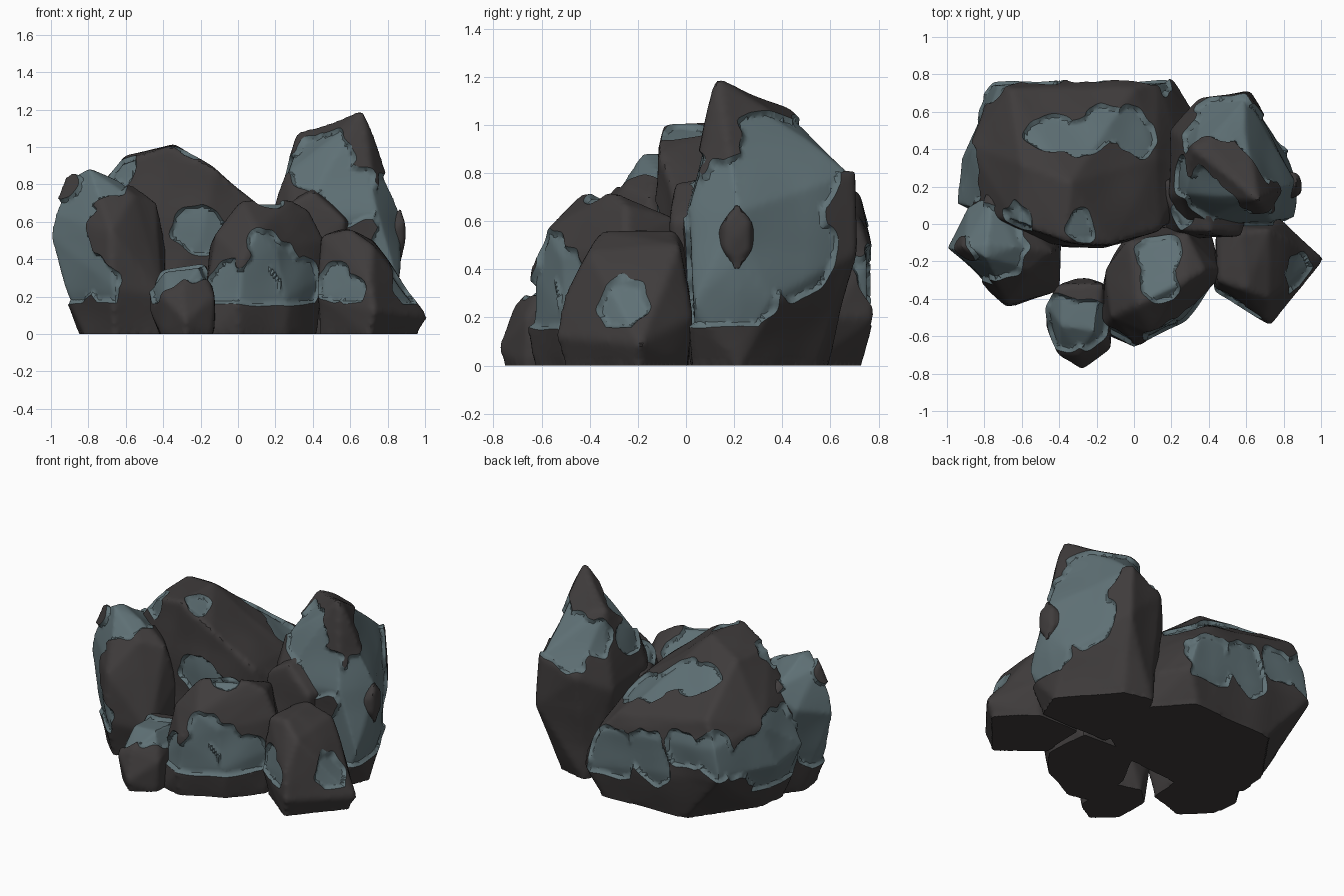
import bpy, bmesh
from mathutils import Vector, noise


def material(name, rgb):
    m = bpy.data.materials.new(name)
    m.diffuse_color = (*rgb, 1)
    return m


CRUST = material("dark_crust", (0.05, 0.045, 0.045))
SLATE = material("blue_slate", (0.115, 0.165, 0.18))


def field(p, patches):
    """Positive inside slate patches, negative in crust, ragged edge."""
    n = 0.06 * noise.noise(p * 4) + 0.035 * noise.noise(p * 11)
    dist = [((p - Vector(q[:3])).length, q[3]) for q in patches]
    f = max([r - d for d, r in dist if r > 0], default=-1) + n
    f = min([f] + [d + r + n for d, r in dist if r < 0])
    return min(f, p.z - 0.16 + 0.02 * noise.noise(p * 5))


def rock(name, points, patches, voxel=0.017, depth=0.023):
    """Convex chipped rock; patches are (x, y, z, r), slate if r > 0, crust if r < 0."""
    bm = bmesh.new()
    for p in points:
        bm.verts.new(p)
    bmesh.ops.convex_hull(bm, input=bm.verts[:])
    bmesh.ops.delete(bm, geom=[v for v in bm.verts if not v.link_faces], context='VERTS')
    bmesh.ops.recalc_face_normals(bm, faces=bm.faces[:])
    src = bpy.data.meshes.new(name + "_hull")
    bm.to_mesh(src)
    bm.free()
    tmp = bpy.data.objects.new(name + "_hull", src)
    bpy.context.collection.objects.link(tmp)
    rm = tmp.modifiers.new("voxels", 'REMESH')
    rm.mode, rm.voxel_size = 'VOXEL', voxel
    sm = tmp.modifiers.new("soften", 'SMOOTH')
    sm.factor, sm.iterations = 0.5, 5
    dg = bpy.context.evaluated_depsgraph_get()
    mesh = bpy.data.meshes.new_from_object(tmp.evaluated_get(dg))
    bpy.data.objects.remove(tmp)
    mesh.materials.clear()
    mesh.materials.append(CRUST)
    mesh.materials.append(SLATE)

    # cut the surface cleanly along the patch outlines
    bm = bmesh.new()
    bm.from_mesh(mesh)
    bmesh.ops.triangulate(bm, faces=bm.faces[:])
    f = {v: field(v.co, patches) for v in bm.verts}
    crossing = [e for e in bm.edges if f[e.verts[0]] * f[e.verts[1]] < 0]
    cuts = []
    for e in crossing:
        a, b = e.verts
        t = f[a] / (f[a] - f[b])
        v = bmesh.utils.edge_split(e, a, min(max(t, 0.08), 0.92))[1]
        f[v] = 0.0
        cuts.append(v)
    bmesh.ops.connect_verts(bm, verts=cuts)
    bm.normal_update()

    # colour the patches and sink the slate below the crust
    for face in bm.faces:
        face.material_index = int(sum(f[v] for v in face.verts) > 0)
        face.smooth = True
    moves = []
    for v in bm.verts:
        sink = depth * min(max(f[v] / 0.014, 0), 1)
        moves.append((v, v.normal * (0.007 - sink + 0.012 * noise.noise(v.co * 4))))
    for v, d in moves:
        v.co += d
        if v.co.z < 0.015:
            v.co.z = 0
    bm.to_mesh(mesh)
    bm.free()
    ob = bpy.data.objects.new(name, mesh)
    bpy.context.collection.objects.link(ob)
    bpy.context.view_layer.objects.active = ob
    ob.select_set(True)
    bpy.ops.object.shade_smooth_by_angle(angle=0.6)
    ob.select_set(False)


# broad boulder at the back left, undercut at the rear corner
rock("back_boulder",
     [(-.78, .1, 0), (-.75, .3, 0), (-.48, .69, 0), (.1, .72, 0), (.3, .5, 0), (.3, .1, 0),
      (0, -.06, 0), (-.6, -.1, 0), (-.94, .35, .33), (-.96, .1, .4), (-.77, .75, .35),
      (.2, .77, .2), (.32, .6, .2), (-.74, .76, .55), (.12, .77, .45), (-.87, .42, .62),
      (-.63, 0, .92), (-.36, -.09, 1.0), (-.34, .22, 1.01), (-.12, -.11, .88),
      (.13, -.03, .66), (.12, .35, .64), (.28, .3, .45), (0, .72, .58), (-.66, .72, .71),
      (-.6, .32, .95), (-.2, -.13, .5)],
     [(.02, .77, .33, .19), (-.25, .77, .38, .17), (-.5, .77, .48, .14), (-.74, .74, .52, .15),
      (-.93, .3, .38, .29), (-.86, .55, .45, .15), (0, .5, .68, .14), (-.13, .55, .76, .13),
      (-.25, .47, .85, .15), (-.42, .52, .86, .14), (-.22, -.12, .54, .13),
      (-.62, .02, .88, .12), (-.28, 0, .99, .09)])

# tall spire on the right with a diagonal crest
rock("right_spire",
     [(.25, .02, 0), (.74, .03, 0), (.82, .22, 0), (.54, .54, 0), (.35, .58, 0), (.2, .3, 0),
      (.87, .02, .25), (.83, .36, .27), (.89, .22, .45), (.89, .22, .64), (.6, .67, .35),
      (.62, .71, .47), (.6, .7, .8), (.35, .66, .7), (.2, .5, .6), (.19, .15, .65), (.3, -.02, .6),
      (.75, 0, .65), (.32, .4, 1.07), (.66, .13, 1.19), (.4, .43, 1.06), (.6, .52, .95),
      (.45, .03, .8), (.26, .15, .87)],
     [(.45, .15, .92, .21), (.6, .08, .75, .18), (.4, .25, .98, .12), (.85, .12, .35, .25),
      (.82, .3, .65, .3), (.72, .42, .85, .25), (.78, .5, .45, .17), (.48, .58, .9, .19),
      (.3, .5, .9, .12), (.27, .25, .85, .13), (.68, .12, 1.15, -.09),
      (.69, .08, .98, -.07), (.56, .25, 1.12, -.09), (.64, .71, .65, -.13), (.35, 0, .65, -.12)])

# knob pressed into the spire's outer face
rock("spire_knob",
     [(.78, .12, .53), (.89, .16, .6), (.88, .27, .61), (.89, .16, .48), (.88, .27, .47),
      (.75, .3, .53), (.87, .21, .68), (.87, .21, .39), (.9, .22, .54)], [])

# chipped ledge wedged between boulder and spire
rock("middle_ledge",
     [(.2, -.08, .3), (.55, -.06, .3), (.57, -.06, .6), (.4, -.04, .76), (.26, -.03, .68),
      (.12, .25, .55), (.4, .2, .8), (.3, .2, .2), (.6, .1, .6)], [(.25, .07, .7, .09)])

# standing stone at the left
rock("left_stone",
     [(-.84, -.05, 0), (-.82, -.22, 0), (-.66, -.38, 0), (-.42, -.3, 0), (-.4, 0, 0), (-.7, .15, 0),
      (-.92, -.18, .2), (-1.02, -.13, .52), (-.99, -.14, .64), (-.67, -.44, .25),
      (-.68, -.42, .55), (-.41, -.35, .2), (-.39, -.1, .45), (-.44, -.15, .7),
      (-.92, -.12, .84), (-.8, -.19, .9), (-.79, -.1, .9), (-.62, -.12, .83), (-.56, -.25, .74),
      (-.75, .18, .72), (-.9, .1, .6)],
     [(-.95, -.2, .45, .33), (-.78, -.12, .8, .22), (-.9, .05, .5, .25), (-.75, -.42, .25, .12),
      (-.6, -.36, .52, -.2), (-.52, -.32, .3, -.17), (-.92, -.15, .78, -.07)])

# rounded rock at the front centre
rock("front_rock",
     [(-.15, -.3, 0), (-.14, -.58, 0), (0, -.62, 0), (.25, -.5, 0), (.42, -.3, 0), (.4, 0, 0),
      (0, 0, 0), (-.17, -.55, .2), (0, -.65, .15), (.27, -.52, .2), (.02, -.64, .38),
      (.22, -.53, .45), (.46, -.28, .3), (.46, -.25, .5), (.38, -.25, .66), (.28, -.3, .71),
      (.02, -.43, .7), (-.12, -.5, .53), (-.15, -.25, .45), (-.02, -.1, .58), (.28, -.05, .61),
      (.1, -.58, .55)],
     [(-.08, -.62, .25, .15), (.1, -.6, .25, .16), (.15, -.55, .43, .11), (.25, -.5, .38, .12),
      (.34, -.43, .25, .17), (.15, -.15, .64, .12), (.13, -.28, .68, .09), (.02, -.66, .4, -.08)])

# small stone at the very front
rock("small_stone",
     [(-.42, -.4, 0), (-.4, -.65, 0), (-.28, -.75, 0), (-.14, -.66, 0), (-.14, -.35, 0),
      (-.46, -.55, .12), (-.28, -.78, .07), (-.4, -.7, .2), (-.13, -.66, .2), (-.3, -.71, .25),
      (-.47, -.45, .25), (-.4, -.55, .35), (-.2, -.58, .38), (-.4, -.33, .33), (-.17, -.31, .37),
      (-.3, -.3, 0)],
     [(-.38, -.55, .33, .17), (-.24, -.55, .36, .16), (-.17, -.7, .24, -.09)])

# flared rock at the front right
rock("right_rock",
     [(.44, -.3, 0), (.7, -.5, 0), (.95, -.2, 0), (.75, 0, 0), (.45, 0, 0), (1.01, -.19, .09),
      (.73, -.54, .12), (.43, -.36, .2), (.86, -.2, .28), (.7, -.5, .28), (.72, -.4, .47),
      (.6, -.35, .55), (.45, -.3, .52), (.44, 0, .5), (.72, -.03, .5), (.56, -.05, .56),
      (.78, .02, .2)],
     [(.5, -.4, .26, .11), (.61, -.46, .22, .09), (.9, -.25, .25, .13)])
